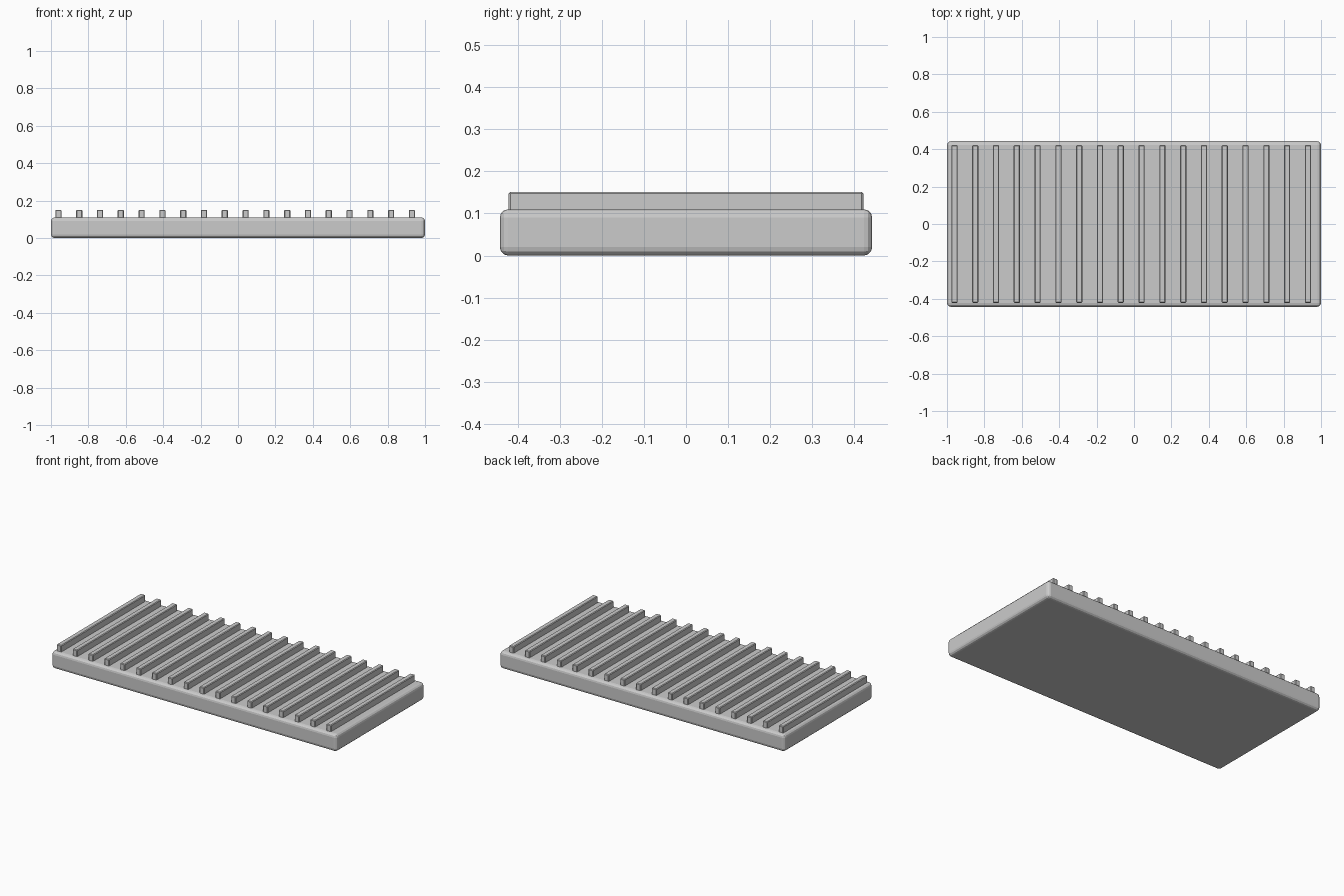
import bpy

if "Cube" in bpy.data.objects:
    bpy.data.objects.remove(bpy.data.objects["Cube"])


def bevelled_box(name, centre, size, width, segments):
    bpy.ops.mesh.primitive_cube_add(size=1, location=centre)
    ob = bpy.context.object
    ob.name = name
    ob.scale = size
    bpy.ops.object.transform_apply(location=False, rotation=False, scale=True)
    mod = ob.modifiers.new("bevel", "BEVEL")
    mod.width = width
    mod.segments = segments
    return ob


# Rounded base slab
bevelled_box("base_slab", (0, 0, 0.055), (2.0, 0.885, 0.11), 0.02, 3)

# Evenly spaced cross ribs, slightly sunk into the slab
COUNT, FIRST, LAST = 18, -0.96, 0.93
for i in range(COUNT):
    x = FIRST + (LAST - FIRST) * i / (COUNT - 1)
    bevelled_box(f"rib_{i + 1}", (x, 0, 0.128), (0.033, 0.843, 0.046), 0.004, 1)
